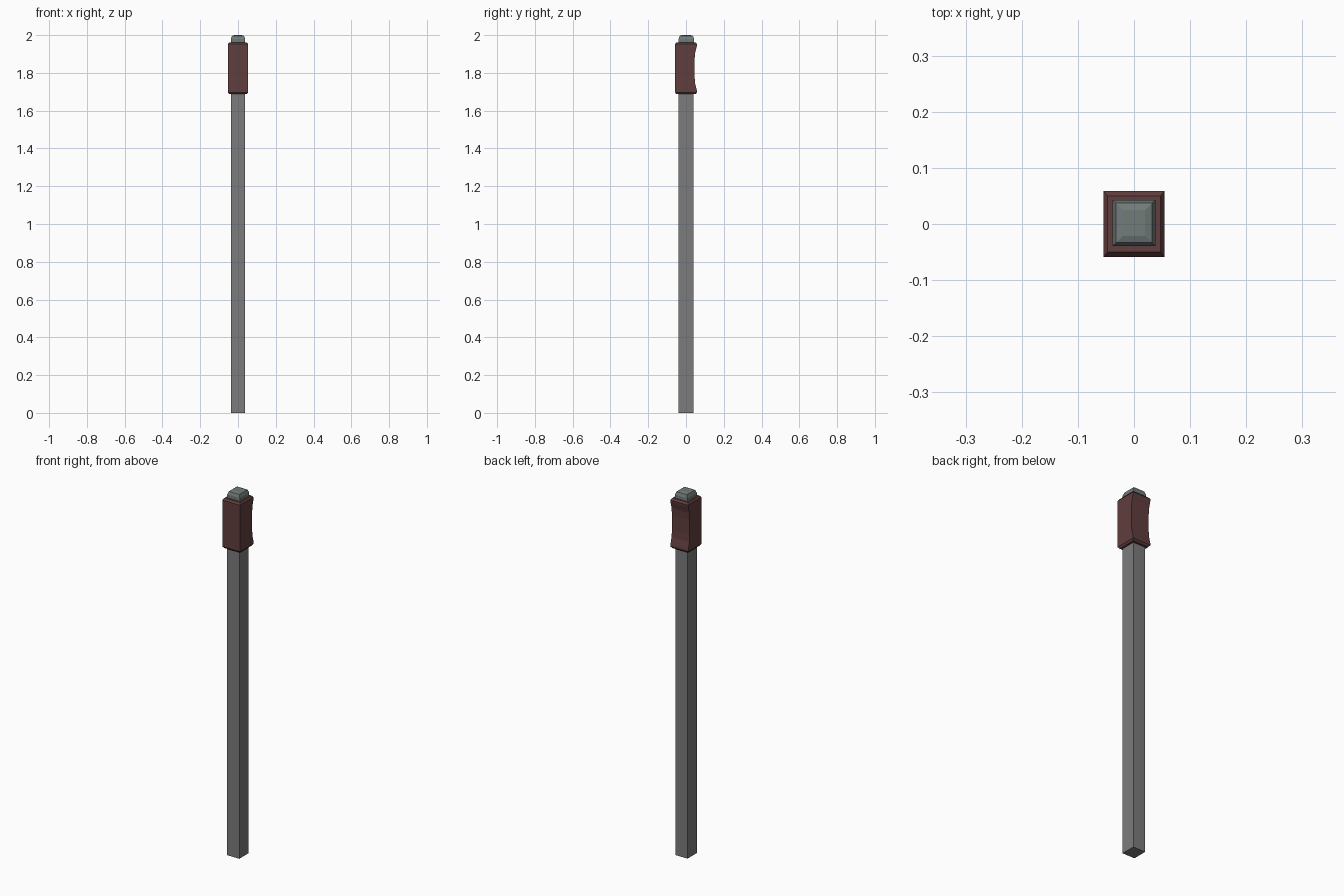
import bpy


def material(name, rgb):
    m = bpy.data.materials.new(name)
    m.diffuse_color = (*rgb, 1)
    return m


def loft(name, rings, mat):
    """Stack rectangular rings (z, half x, front y, back y) into a closed solid."""
    verts, faces = [], []
    for z, hx, yf, yb in rings:
        verts += [(-hx, yf, z), (hx, yf, z), (hx, yb, z), (-hx, yb, z)]
    for r in range(len(rings) - 1):
        for i in range(4):
            a, b = 4 * r + i, 4 * r + (i + 1) % 4
            faces.append((a, b, b + 4, a + 4))
    n = len(verts)
    faces += [(3, 2, 1, 0), (n - 4, n - 3, n - 2, n - 1)]
    me = bpy.data.meshes.new(name)
    me.from_pydata(verts, [], faces)
    me.materials.append(mat)
    ob = bpy.data.objects.new(name, me)
    bpy.context.collection.objects.link(ob)
    return ob


steel = material("grey steel", (0.20, 0.20, 0.20))
cap_grey = material("cool grey", (0.17, 0.20, 0.195))
maroon = material("dark maroon", (0.12, 0.048, 0.048))

# square shaft
loft("shaft", [(0, 0.037, -0.041, 0.039), (1.70, 0.037, -0.041, 0.039)], steel)

# grip block: chamfered ends, back face scooped inwards
loft("grip", [
    (1.687, 0.047, -0.050, 0.050),
    (1.697, 0.054, -0.0585, 0.0585),
    (1.710, 0.054, -0.0585, 0.057),
    (1.745, 0.054, -0.0585, 0.048),
    (1.785, 0.054, -0.0585, 0.045),
    (1.865, 0.054, -0.0585, 0.045),
    (1.905, 0.054, -0.0585, 0.048),
    (1.940, 0.054, -0.0585, 0.057),
    (1.952, 0.054, -0.0585, 0.0585),
    (1.962, 0.047, -0.050, 0.050)], maroon)

# rounded cap on top
loft("cap", [
    (1.955, 0.038, -0.039, 0.043),
    (1.980, 0.038, -0.039, 0.043),
    (1.996, 0.032, -0.033, 0.037),
    (2.000, 0.020, -0.021, 0.025)], cap_grey)
